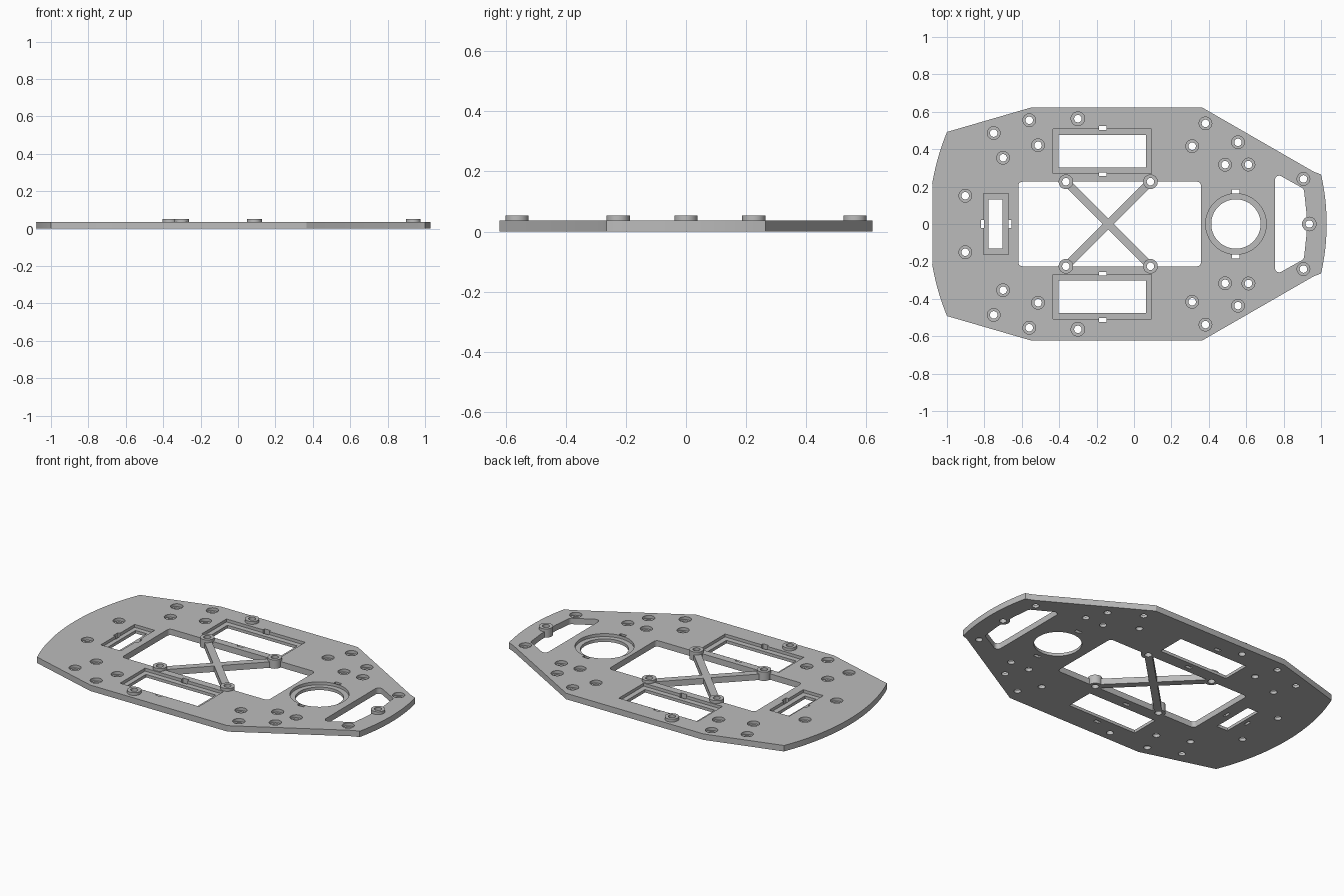
import bpy, bmesh, math
from mathutils import Vector

cube = bpy.data.objects.get("Cube")
if cube:
    bpy.data.objects.remove(cube, do_unlink=True)

T, FLOOR, BOSS_TOP = 0.036, 0.018, 0.053   # plate top, recess floor, standoff top

grey = bpy.data.materials.new("light_grey")
grey.use_nodes = True
grey.diffuse_color = (0.5, 0.5, 0.5, 1)
grey.node_tree.nodes["Principled BSDF"].inputs["Base Color"].default_value = (0.5, 0.5, 0.5, 1)


# ---- 2D outline helpers (all counter-clockwise) ----
def rect(x0, x1, y0, y1):
    return [(x0, y0), (x1, y0), (x1, y1), (x0, y1)]


def circle(x, y, r, n=32):
    return [(x + r * math.cos(2 * math.pi * i / n), y + r * math.sin(2 * math.pi * i / n)) for i in range(n)]


def bulge(x, half, sag, side, n=24):
    """Shallow arc across the centre line, bulging outward on the given side."""
    r = (half ** 2 + sag ** 2) / (2 * abs(sag))
    a = math.asin(half / r)
    cx = x + side * (abs(sag) - r)
    return [(cx + side * r * math.cos(t), side * r * math.sin(t))
            for t in (-a + 2 * a * i / n for i in range(n + 1))]


def rounded(pts, r, n=6):
    """Fillet every corner of a convex polygon."""
    out = []
    for i, p in enumerate(pts):
        p = Vector(p)
        u = (Vector(pts[i - 1]) - p).normalized()
        v = (Vector(pts[(i + 1) % len(pts)]) - p).normalized()
        half = u.angle(v) / 2
        c = p + (u + v).normalized() * (r / math.sin(half))
        a = p + u * (r / math.tan(half)) - c
        b = p + v * (r / math.tan(half)) - c
        sweep = a.angle(b)
        a0 = math.atan2(a.y, a.x)
        out += [(c.x + r * math.cos(a0 + sweep * k / n), c.y + r * math.sin(a0 + sweep * k / n))
                for k in range(n + 1)]
    return out


def prism(name, outlines, z0, z1):
    """Extrude one or more separate outlines into a single object."""
    bm = bmesh.new()
    for pts in outlines:
        lo = [bm.verts.new((x, y, z0)) for x, y in pts]
        hi = [bm.verts.new((x, y, z1)) for x, y in pts]
        bm.faces.new(lo[::-1])
        bm.faces.new(hi)
        for i in range(len(pts)):
            j = (i + 1) % len(pts)
            bm.faces.new((lo[i], lo[j], hi[j], hi[i]))
    bmesh.ops.recalc_face_normals(bm, faces=bm.faces)
    me = bpy.data.meshes.new(name)
    bm.to_mesh(me)
    bm.free()
    me.materials.append(grey)
    ob = bpy.data.objects.new(name, me)
    bpy.context.scene.collection.objects.link(ob)
    return ob


def cut(ob, outlines, z0=-0.1, z1=0.1):
    """Subtract prisms from an object and keep the plain mesh."""
    cutter = prism("cutter", outlines, z0, z1)
    cutter.hide_render = True
    mod = ob.modifiers.new("cut", 'BOOLEAN')
    mod.operation, mod.solver, mod.object = 'DIFFERENCE', 'EXACT', cutter
    dg = bpy.context.evaluated_depsgraph_get()
    me = bpy.data.meshes.new_from_object(ob.evaluated_get(dg))
    ob.modifiers.clear()
    ob.data = me
    bpy.data.objects.remove(cutter, do_unlink=True)


def mirror_y(points):
    return [(x, s * y) for x, y in points for s in (1, -1)]


# ---- positions ----
brace_bosses = mirror_y([(-0.364, 0.226), (0.088, 0.226)])
side_bosses = mirror_y([(-0.30, 0.563)])
bosses = brace_bosses + side_bosses + [(0.937, 0)]
screws = mirror_y([(-0.75, 0.486), (-0.70, 0.354), (-0.56, 0.555), (-0.513, 0.421),
                   (0.382, 0.538), (0.311, 0.416), (0.556, 0.437), (0.487, 0.317),
                   (0.612, 0.318), (0.906, 0.241), (-0.902, 0.151)])
BR, HR, RING_X = 0.039, 0.02, 0.545

# ---- base plate ----
outline = (bulge(1.0, 0.265, 0.03, 1) + [(0.96, 0.28), (0.366, 0.622), (-0.553, 0.622)]
           + bulge(-1.0, 0.492, 0.097, -1) + [(-0.553, -0.622), (0.366, -0.622), (0.96, -0.28)])
plate = prism("base_plate", [outline], 0, T)

# stepped recesses in the top face
pockets = [rect(-0.433, 0.094, 0.27, 0.508), rect(-0.433, 0.094, -0.508, -0.27),
           rect(-0.805, -0.671, -0.162, 0.162), circle(RING_X, 0, 0.162, 64)]
pockets += [circle(x, y, 0.034) for x, y in screws]
cut(plate, pockets, FLOOR, 0.1)

# openings, latch notches, screw holes and standoff sockets
opening = [rounded(rect(-0.618, 0.358, -0.226, 0.226), 0.02),
           rect(-0.404, 0.063, 0.302, 0.476), rect(-0.404, 0.063, -0.476, -0.302),
           rect(-0.778, -0.703, -0.132, 0.132), circle(RING_X, 0, 0.132, 64)]
notches = [(-0.168, 0.513), (-0.168, 0.266), (RING_X, 0.174)]
opening += [rect(x - 0.02, x + 0.02, y - 0.01, y + 0.01) for x, y in mirror_y(notches)]
opening += [rect(x - 0.008, x + 0.008, -0.021, 0.021) for x in (-0.81, -0.663)]
opening += [circle(x, y, HR) for x, y in screws]
cut(plate, opening)
cut(plate, [rounded([(0.754, -0.274), (0.908, -0.188), (0.921, -0.07), (0.921, 0.07),
                     (0.908, 0.188), (0.754, 0.274)], 0.022)])
cut(plate, [circle(x, y, BR) for x, y in bosses])

# ---- crossed brace over the central window ----
cx, w = -0.138, 0.03
brace = prism("cross_brace", [[
    (cx + w, 0), (0.088 + w / 2, 0.226 - w / 2), (0.088 - w / 2, 0.226 + w / 2),
    (cx, w), (-0.364 + w / 2, 0.226 + w / 2), (-0.364 - w / 2, 0.226 - w / 2),
    (cx - w, 0), (-0.364 - w / 2, -0.226 + w / 2), (-0.364 + w / 2, -0.226 - w / 2),
    (cx, -w), (0.088 - w / 2, -0.226 - w / 2), (0.088 + w / 2, -0.226 + w / 2)]], 0, T)
cut(brace, [circle(x, y, BR) for x, y in brace_bosses])

# ---- raised standoffs ----
parts = [plate, brace]
for name, group in (("brace_standoffs", brace_bosses), ("side_standoffs", side_bosses),
                    ("end_standoff", [(0.937, 0)])):
    ob = prism(name, [circle(x, y, BR) for x, y in group], 0, BOSS_TOP)
    cut(ob, [circle(x, y, HR) for x, y in group])
    parts.append(ob)

# ---- shading ----
bpy.ops.object.select_all(action='DESELECT')
for ob in parts:
    ob.select_set(True)
bpy.context.view_layer.objects.active = plate
bpy.ops.object.shade_smooth_by_angle(angle=math.radians(25))
